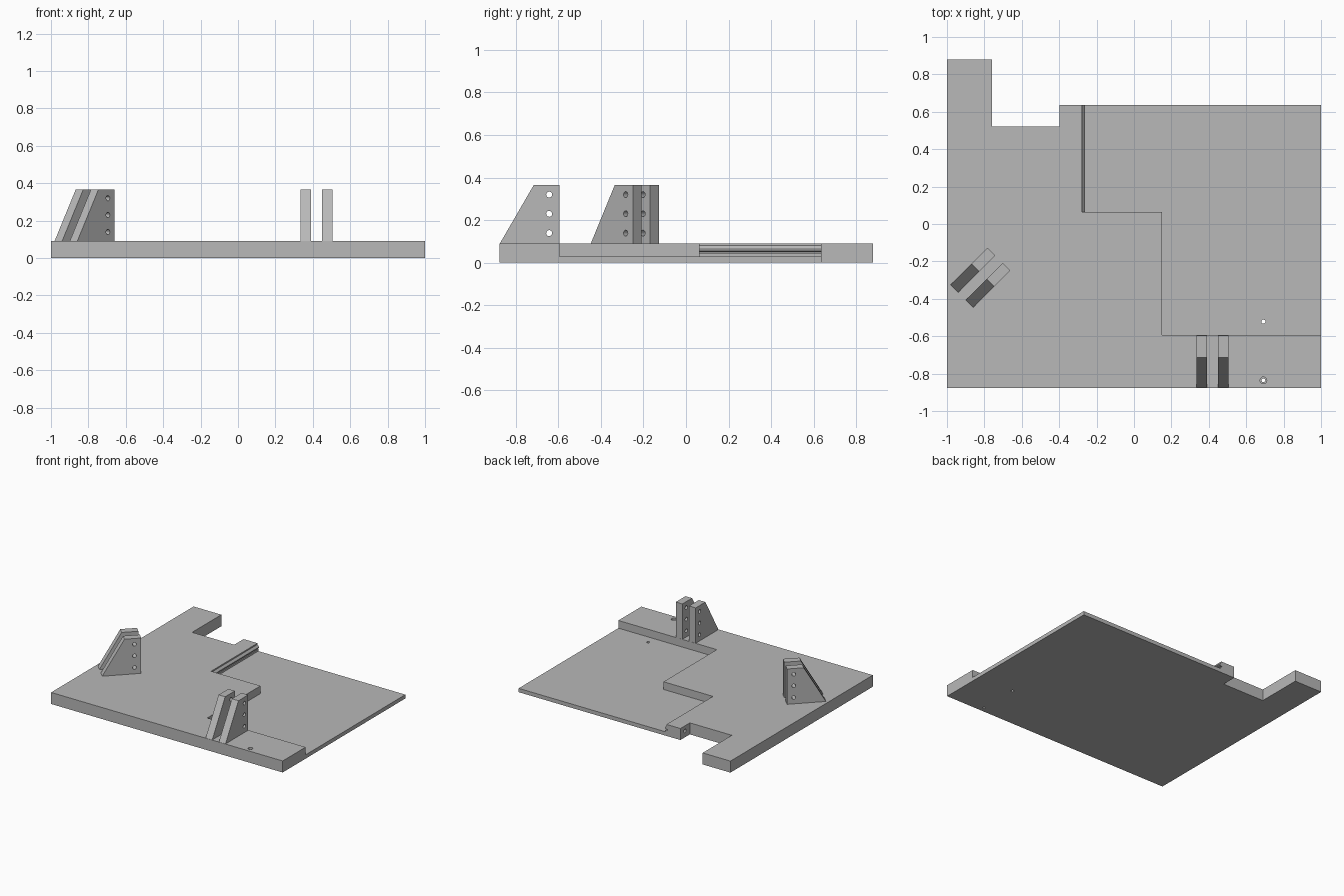
import bpy, bmesh, math
from mathutils import Matrix, Vector

if "Cube" in bpy.data.objects:
    bpy.data.objects.remove(bpy.data.objects["Cube"])

grey = bpy.data.materials.new("plain_grey")
grey.diffuse_color = (0.48, 0.48, 0.48, 1)
grey.use_nodes = True
grey.node_tree.nodes["Principled BSDF"].inputs["Base Color"].default_value = grey.diffuse_color


def prism(name, pts, vec):
    """Solid made by sweeping a flat polygon of 3D points along vec."""
    bm = bmesh.new()
    face = bm.faces.new([bm.verts.new(p) for p in pts])
    res = bmesh.ops.extrude_face_region(bm, geom=[face], use_keep_orig=True)
    moved = [g for g in res["geom"] if isinstance(g, bmesh.types.BMVert)]
    bmesh.ops.translate(bm, verts=moved, vec=Vector(vec))
    bmesh.ops.recalc_face_normals(bm, faces=bm.faces)
    return finish(name, bm)


def rod(name, centre, radius, depth, axis):
    """Cylinder along 'x' or 'z'."""
    bm = bmesh.new()
    m = Matrix.Translation(centre)
    if axis == "x":
        m = m @ Matrix.Rotation(math.pi / 2, 4, "Y")
    bmesh.ops.create_cone(bm, cap_ends=True, segments=24, radius1=radius,
                          radius2=radius, depth=depth, matrix=m)
    return finish(name, bm)


def finish(name, bm):
    me = bpy.data.meshes.new(name)
    bm.to_mesh(me)
    bm.free()
    me.materials.append(grey)
    ob = bpy.data.objects.new(name, me)
    bpy.context.collection.objects.link(ob)
    return ob


def cut(ob, cutter):
    mod = ob.modifiers.new("cut", "BOOLEAN")
    mod.operation = "DIFFERENCE"
    mod.solver = "EXACT"
    mod.object = cutter
    cutter.hide_render = True
    cutter.hide_viewport = True


# Base slab with the notch at the back left
outline = [(-1, -0.877), (1, -0.877), (1, 0.636), (-0.397, 0.636),
           (-0.397, 0.52), (-0.76, 0.52), (-0.76, 0.88), (-1, 0.88)]
base = prism("base_plate", [(x, y, 0) for x, y in outline], (0, 0, 0.09))

# Stepped pocket; its rear part has a ridged, grooved side wall
wall = [(-0.277, 0.2), (-0.277, 0.08), (-0.263, 0.064), (-0.263, 0.056),
        (-0.285, 0.05), (-0.285, 0.045), (-0.27, 0.045), (-0.27, 0.03),
        (1.1, 0.03), (1.1, 0.2)]
cut(base, prism("rear_pocket_cutter", [(x, 0.063, z) for x, z in wall], (0, 0.7, 0)))
front = [(0.15, -0.594), (1.1, -0.594), (1.1, 0.2), (0.15, 0.2)]
cut(base, prism("front_pocket_cutter", [(x, y, 0.03) for x, y in front], (0, 0, 0.2)))

# Screw holes and the blind hole in the tab side
cut(base, rod("pocket_hole_cutter", (0.692, -0.522, 0.0), 0.011, 0.3, "z"))
cut(base, rod("step_hole_cutter", (0.692, -0.836, 0.0), 0.010, 0.3, "z"))
cut(base, rod("step_bore_cutter", (0.692, -0.836, 0.1), 0.018, 0.06, "z"))
cut(base, rod("tab_hole_cutter", (-0.397, 0.58, 0.05), 0.014, 0.12, "x"))


# Pairs of drilled gusset plates; local origin is the left rear corner
def bracket_pair(label, corner, angle):
    place = Matrix.Translation(corner) @ Matrix.Rotation(angle, 4, "Z")
    for i, u in enumerate((0, 0.115)):
        side = [(u, 0, 0), (u, -0.28, 0), (u, -0.12, 0.276), (u, 0, 0.276)]
        plate = prism(f"{label}_plate_{i + 1}", side, (0.057, 0, 0))
        plate.matrix_world = place
        for z in (0.049, 0.14, 0.23):
            c = rod("plate_hole_cutter", (u + 0.028, -0.048, z), 0.014, 0.09, "x")
            c.matrix_world = place
            cut(plate, c)


bracket_pair("right_bracket", (0.333, -0.595, 0.09), 0)
bracket_pair("left_bracket", (-0.783, -0.128, 0.09), -math.pi / 4)
